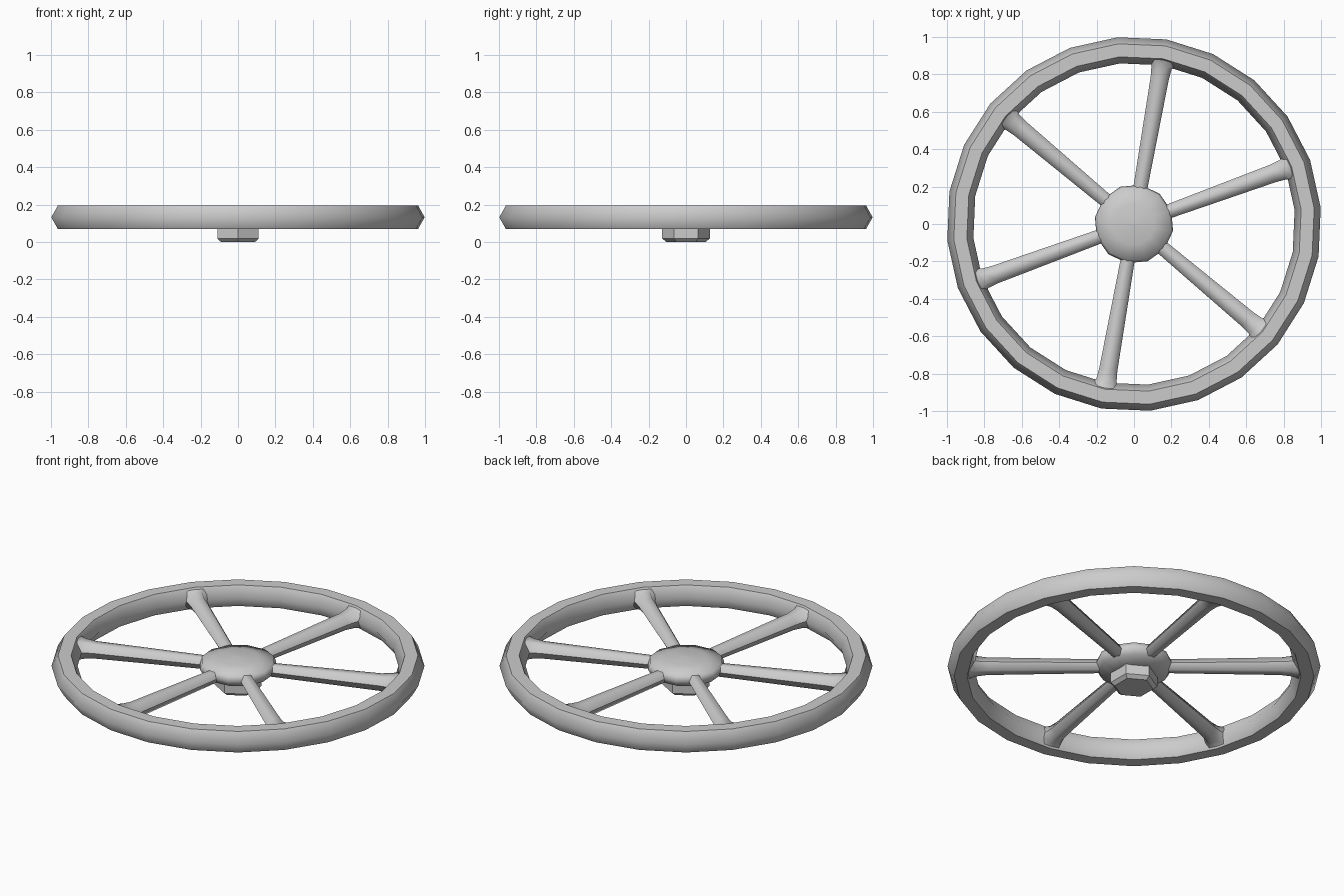
import bpy
from math import sin, cos, pi, radians
from mathutils import Vector, Matrix

if "Cube" in bpy.data.objects:
    bpy.data.objects.remove(bpy.data.objects["Cube"])

MID = 0.132  # height of the rim centre


def make(name, rings, caps=True, closed=False, angle=60):
    """Skin a list of equal-length vertex rings into an object."""
    n = len(rings[0])
    verts = [v for r in rings for v in r]
    faces = []
    for i in range(len(rings) if closed else len(rings) - 1):
        a, b = i * n, ((i + 1) % len(rings)) * n
        for j in range(n):
            k = (j + 1) % n
            faces.append((a + j, a + k, b + k, b + j))
    if caps:
        faces.append(tuple(reversed(range(n))))
        faces.append(tuple(range(len(verts) - n, len(verts))))
    mesh = bpy.data.meshes.new(name)
    mesh.from_pydata(verts, [], faces)
    obj = bpy.data.objects.new(name, mesh)
    bpy.context.collection.objects.link(obj)
    bpy.ops.object.select_all(action='DESELECT')
    obj.select_set(True)
    bpy.context.view_layer.objects.active = obj
    bpy.ops.object.mode_set(mode='EDIT')
    bpy.ops.mesh.select_all(action='SELECT')
    bpy.ops.mesh.normals_make_consistent(inside=False)
    bpy.ops.object.mode_set(mode='OBJECT')
    bpy.ops.object.shade_smooth_by_angle(angle=radians(angle))
    return obj


def ring(r, z, n, turn=0):
    return [Vector((r * cos(turn + 2 * pi * i / n), r * sin(turn + 2 * pi * i / n), z))
            for i in range(n)]


# Rim: hexagonal tube swept through 24 segments
rim = []
for i in range(24):
    a = radians(5 + 15 * i)
    section = []
    for j in range(6):
        t = j * pi / 3
        r = 0.932 + 0.07 * cos(t)
        section.append(Vector((r * cos(a), r * sin(a), MID + 0.072 * sin(t) * 0.866 / 0.866)))
    rim.append(section)
make("rim", rim, caps=False, closed=True)

# Spokes: hexagonal bars that widen outwards and flare into the rim
stations = [(0.10, 0.036, 0.036), (0.79, 0.049, 0.047),
            (0.85, 0.055, 0.055), (0.89, 0.095, 0.06)]
for i in range(6):
    turn = Matrix.Rotation(radians(20 + 60 * i), 3, 'Z')
    rings = [[turn @ Vector((x, w * cos(j * pi / 3), MID + h * sin(j * pi / 3)))
              for j in range(6)] for x, w, h in stations]
    make(f"spoke_{i + 1}", rings)

# Hub: shallow dome on a tapered underside
make("hub", [ring(r, z, 12, radians(20)) for r, z in
             [(0.12, 0.075), (0.19, 0.10), (0.212, 0.135), (0.20, 0.165),
              (0.11, 0.185), (0.002, 0.194)]])

# Stub: hexagonal boss under the hub with a chamfered foot
make("hub_stub", [ring(r, z, 6, pi / 2) for r, z in
                  [(0.105, 0.0), (0.127, 0.018), (0.127, 0.11)]], angle=40)
